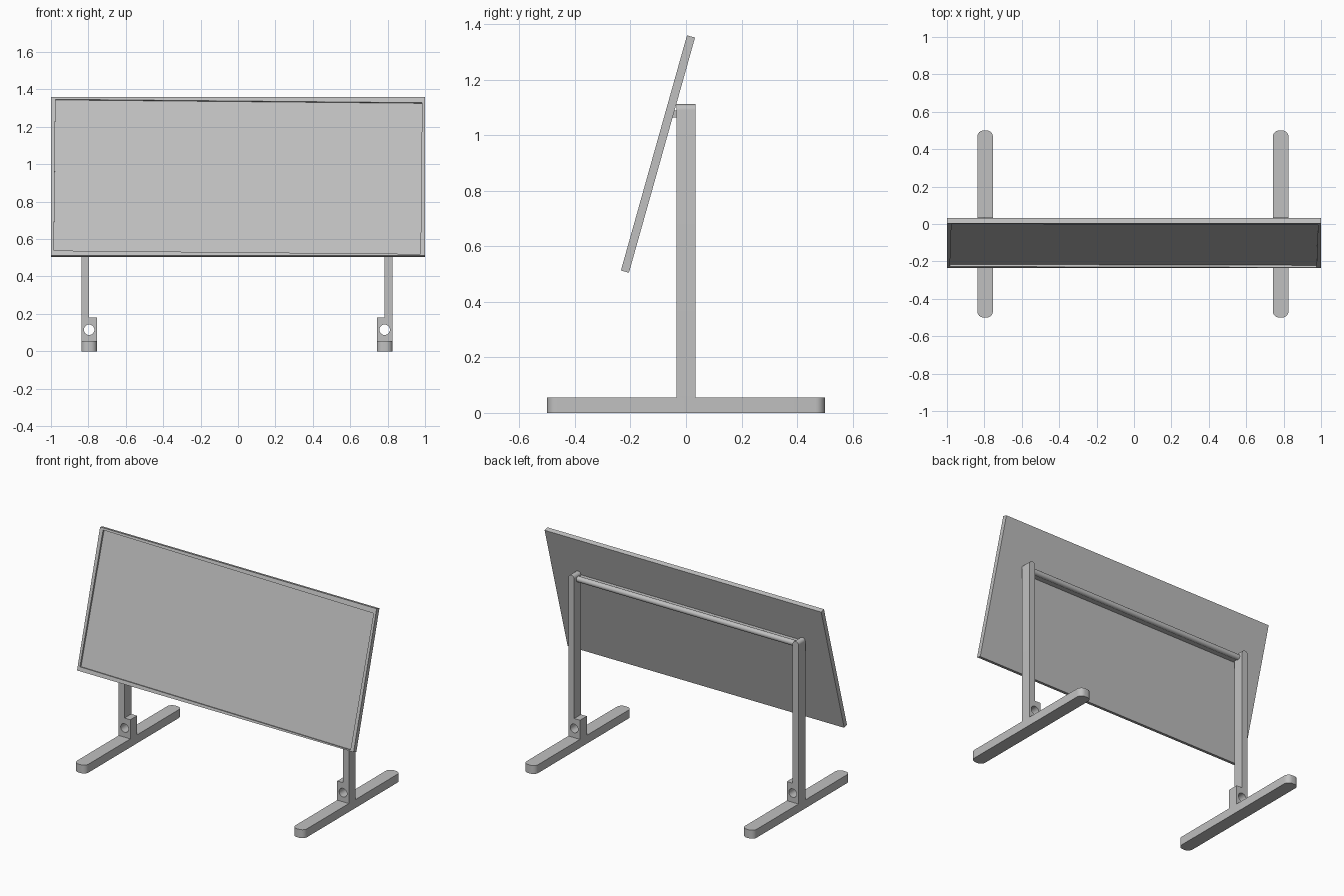
import bpy, bmesh, math
from mathutils import Matrix, Vector

cube = bpy.data.objects.get("Cube")
if cube:
    bpy.data.objects.remove(cube, do_unlink=True)

GREY = (0.53, 0.53, 0.53, 1)
mat = bpy.data.materials.new("light grey")
mat.use_nodes = True
mat.diffuse_color = GREY
mat.node_tree.nodes["Principled BSDF"].inputs["Base Color"].default_value = GREY


def finish(name, bm, matrix=Matrix()):
    """Turn a bmesh into a named, coloured object."""
    bmesh.ops.transform(bm, matrix=matrix, verts=bm.verts)
    bmesh.ops.recalc_face_normals(bm, faces=bm.faces)
    mesh = bpy.data.meshes.new(name)
    bm.to_mesh(mesh)
    bm.free()
    mesh.materials.append(mat)
    ob = bpy.data.objects.new(name, mesh)
    bpy.context.collection.objects.link(ob)
    return ob


def prism(name, outline, direction):
    """Extrude a closed outline of 3D points along a direction."""
    bm = bmesh.new()
    face = bm.faces.new([bm.verts.new(p) for p in outline])
    ext = bmesh.ops.extrude_face_region(bm, geom=[face])
    moved = [v for v in ext["geom"] if isinstance(v, bmesh.types.BMVert)]
    bmesh.ops.translate(bm, verts=moved, vec=direction)
    return finish(name, bm)


def box(name, size, matrix):
    bm = bmesh.new()
    bmesh.ops.create_cube(bm, size=1)
    bmesh.ops.scale(bm, vec=size, verts=bm.verts)
    return finish(name, bm, matrix)


def rod(name, radius, length, matrix):
    bm = bmesh.new()
    bmesh.ops.create_cone(bm, cap_ends=True, segments=32, radius1=radius,
                          radius2=radius, depth=length)
    return finish(name, bm, matrix)


def smooth(ob):
    bpy.ops.object.select_all(action='DESELECT')
    ob.select_set(True)
    bpy.context.view_layer.objects.active = ob
    bpy.ops.object.shade_smooth_by_angle(angle=math.radians(35))


def cut(ob, cutter):
    """Subtract the cutter, then discard it."""
    cutter.hide_render = True
    mod = ob.modifiers.new("cut", 'BOOLEAN')
    mod.operation = 'DIFFERENCE'
    mod.solver = 'EXACT'
    mod.object = cutter
    bpy.context.view_layer.objects.active = ob
    bpy.ops.object.modifier_apply(modifier=mod.name)
    bpy.data.objects.remove(cutter, do_unlink=True)


def arc(cx, cy, r, start, end, steps=8):
    return [(cx + r * math.cos(math.radians(start + (end - start) * i / steps)),
             cy + r * math.sin(math.radians(start + (end - start) * i / steps)))
            for i in range(steps + 1)]


# Frame dimensions
MID = -0.006                    # centre of the stand in x
OUTER = 0.832                   # half width over the feet
FOOT_W, FOOT_H, FOOT_L = 0.084, 0.055, 0.5
POST_W, POST_D, POST_TOP = 0.042, 0.035, 1.112
BLOCK_TOP, HOLE_Z, HOLE_R = 0.18, 0.115, 0.028

for side, label in ((1, "left"), (-1, "right")):
    def px(d):
        """x position at distance d in from the outer face."""
        return MID + side * (OUTER - d)

    # Foot: long bar with rounded corners in plan
    r = 0.034
    hw = FOOT_W / 2
    plan = []
    for cx, cy, a in ((hw - r, FOOT_L - r, 0), (r - hw, FOOT_L - r, 90),
                      (r - hw, r - FOOT_L, 180), (hw - r, r - FOOT_L, 270)):
        plan += arc(cx, cy, r, a, a + 90)
    foot = prism(label + "_foot", [(px(hw) + x, y, 0) for x, y in plan],
                 Vector((0, 0, FOOT_H)))
    smooth(foot)

    # Post with a half-round top and a block at its base
    pr = POST_W / 2
    profile = [(0, FOOT_H), (FOOT_W, FOOT_H), (FOOT_W, BLOCK_TOP), (POST_W, BLOCK_TOP)]
    profile += arc(pr, POST_TOP - pr, pr, 0, 180, 14)
    post = prism(label + "_post", [(px(d), -POST_D, z) for d, z in profile],
                 Vector((0, 2 * POST_D, 0)))
    cut(post, rod("hole_cutter", HOLE_R, 0.3,
                  Matrix.Translation((px(hw), 0, HOLE_Z)) @ Matrix.Rotation(math.pi / 2, 4, 'X')))
    smooth(post)

# Cross rod between the posts
span = 2 * (OUTER - POST_W) + 0.01
cross = rod("cross_rod", 0.018, span,
            Matrix.Translation((MID, -0.005, 1.077)) @ Matrix.Rotation(math.pi / 2, 4, 'Y'))
smooth(cross)

# Strip joining the rod to the back of the board
box("mounting_strip", (span, 0.044, 0.024), Matrix.Translation((MID, -0.027, 1.077)))

# Tilted board, with a shallow recess turned slightly in its face
tilt = Matrix.Translation((0, -0.101, 0.9325)) @ Matrix.Rotation(-math.radians(15.7), 4, 'X')
THICK, DEPTH = 0.03, 0.012
board = box("board", (2, THICK, 0.88), tilt)
cut(board, box("recess_cutter", (1.96, 0.1, 0.84),
               tilt @ Matrix.Translation((0, -THICK / 2 + DEPTH - 0.05, -0.003))
               @ Matrix.Rotation(math.radians(0.55), 4, 'Y')))
